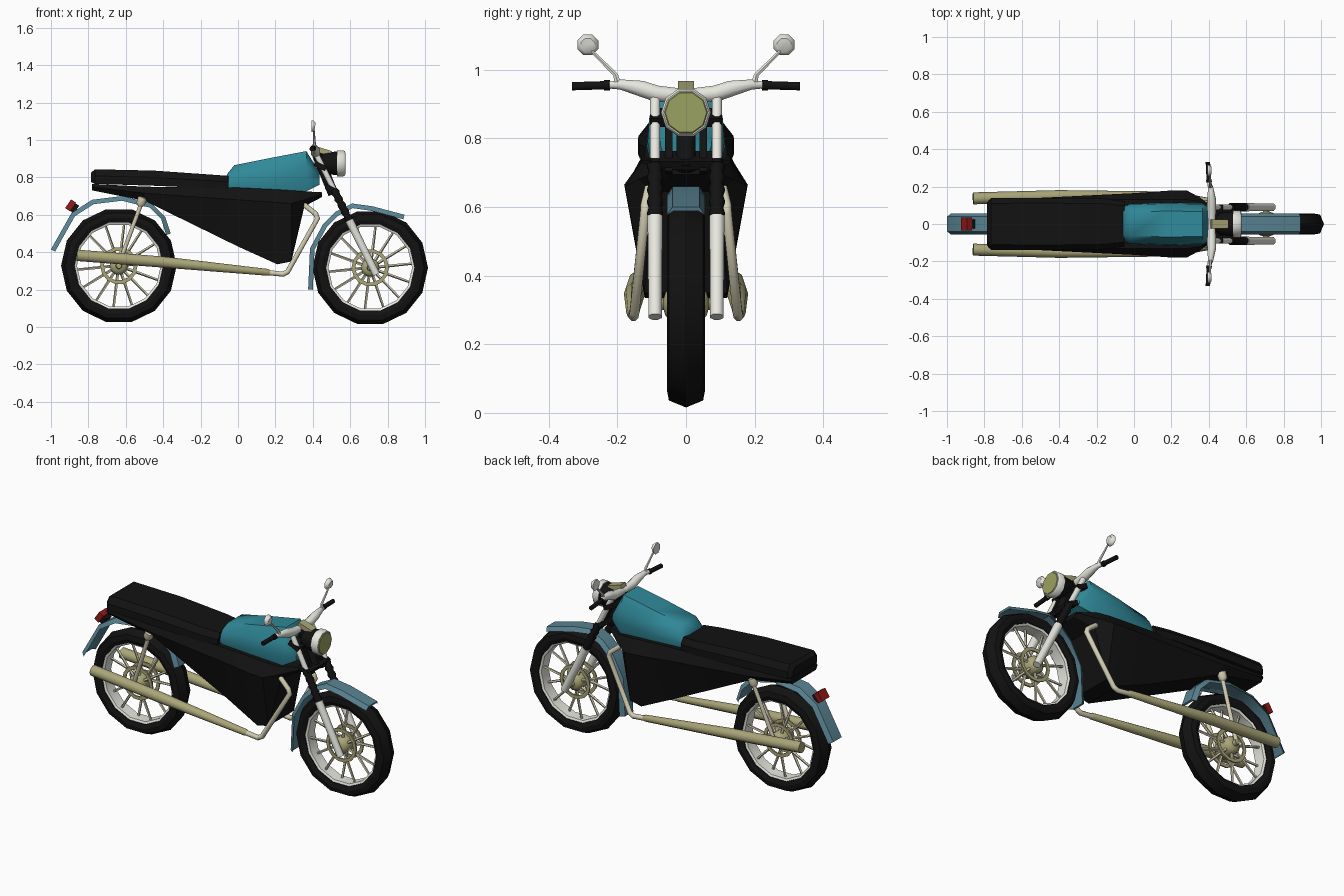
import bpy, math
from mathutils import Vector as V

if "Cube" in bpy.data.objects:
    bpy.data.objects.remove(bpy.data.objects["Cube"])

COL = {"black": (0.006, 0.006, 0.006), "gold": (0.40, 0.38, 0.19), "cream": (0.66, 0.62, 0.45),
       "white": (0.80, 0.80, 0.74), "teal": (0.03, 0.25, 0.32), "slate": (0.10, 0.23, 0.29),
       "lens": (0.33, 0.36, 0.12), "red": (0.30, 0.01, 0.01)}
MAT = {}
for k, c in COL.items():
    MAT[k] = bpy.data.materials.new(k)
    MAT[k].diffuse_color = (*c, 1)


def make(name, verts, faces, col, mirror=False, smooth=30):
    me = bpy.data.meshes.new(name)
    me.from_pydata([tuple(v) for v in verts], [], faces)
    me.materials.append(MAT[col])
    ob = bpy.data.objects.new(name, me)
    bpy.context.collection.objects.link(ob)
    bpy.ops.object.select_all(action='DESELECT')
    ob.select_set(True)
    bpy.context.view_layer.objects.active = ob
    bpy.ops.object.mode_set(mode='EDIT')
    bpy.ops.mesh.select_all(action='SELECT')
    bpy.ops.mesh.normals_make_consistent(inside=False)
    bpy.ops.object.mode_set(mode='OBJECT')
    if smooth:
        bpy.ops.object.shade_smooth_by_angle(angle=math.radians(smooth))
    if mirror:
        m = ob.modifiers.new("mirror", 'MIRROR')
        m.use_axis = (False, True, False)
    return ob


def loft(name, rings, col, closed=False, **kw):
    n, m = len(rings[0]), len(rings)
    faces = []
    for i in range(m if closed else m - 1):
        for j in range(n):
            a, b = i * n, ((i + 1) % m) * n
            k = (j + 1) % n
            faces.append((a + j, a + k, b + k, b + j))
    if not closed:
        faces += [tuple(range(n)), tuple(range((m - 1) * n, m * n))]
    return make(name, [v for r in rings for v in r], faces, col, **kw)


def tangent(p, i):
    a = (p[i] - p[i - 1]).normalized() if i else V()
    b = (p[i + 1] - p[i]).normalized() if i < len(p) - 1 else V()
    return (a + b).normalized()


def tube(name, path, radii, col, n=8, **kw):
    p = [V(q) for q in path]
    ref = V((1, 0, 0)) if abs((p[-1] - p[0]).normalized().y) > 0.6 else V((0, 1, 0))
    rings = []
    for i, q in enumerate(p):
        t = tangent(p, i)
        u = t.cross(ref).normalized()
        w = t.cross(u)
        rings.append([q + radii[i] * (u * math.cos(a) + w * math.sin(a))
                      for a in [math.tau * (j + .5) / n for j in range(n)]])
    return loft(name, rings, col, smooth=50, **kw)


def lathe(name, cx, cz, prof, col, n=14):
    # prof: (radius, y) loop spun about the wheel axle
    rings = [[V((cx + r * math.cos(a), y, cz + r * math.sin(a))) for r, y in prof]
             for a in [math.tau * i / n for i in range(n)]]
    return loft(name, rings, col, closed=True)


def fender(name, path, w):
    p = [V((x, 0, z)) for x, z in path]
    rings = []
    for i, q in enumerate(p):
        t = tangent(p, i)
        nrm = V((-t.z, 0, t.x))
        rings.append([q + V((0, y, 0)) + nrm * h for y, h in
                      [(-w, -.025), (-w * .7, 0), (w * .7, 0), (w, -.025), (w * .65, -.012), (-w * .65, -.012)]])
    return loft(name, rings, "slate")


def box(name, c, s, col, tilt=0):
    ca, sa = math.cos(tilt), math.sin(tilt)
    ring = lambda dx: [V((c[0] + dx * ca - dz * sa, c[1] + dy, c[2] + dx * sa + dz * ca))
                       for dy, dz in [(-s[1], -s[2]), (s[1], -s[2]), (s[1], s[2]), (-s[1], s[2])]]
    return loft(name, [ring(-s[0]), ring(s[0])], col, smooth=0)


# wheels: tyre, rim, spokes, hub, brake ring
for nm, cx, cz in [("rear", -0.637, 0.328), ("front", 0.707, 0.317)]:
    lathe(nm + "_tyre", cx, cz, [(.309, 0), (.288, .05), (.26, .055), (.236, .045), (.236, -.045),
                                 (.26, -.055), (.288, -.05)], "black")
    lathe(nm + "_rim", cx, cz, [(.24, .042), (.224, .034), (.224, -.034), (.24, -.042)], "white")
    lathe(nm + "_brake_ring", cx, cz, [(.1, .03), (.1, .038), (.08, .038), (.08, .03)], "gold")
    lathe(nm + "_brake_ring_2", cx, cz, [(.1, -.03), (.1, -.038), (.08, -.038), (.08, -.03)], "gold")
    ys = [-.085, -.065, -.06, -.045, .045, .06, .065, .085]
    tube(nm + "_hub", [(cx, y, cz) for y in ys], [.015, .018, .035, .05, .05, .035, .018, .015], "gold", 10)
    for i in range(14):
        a = math.tau * i / 14 + .1
        y = .022 * (-1) ** i
        d = V((math.cos(a), 0, math.sin(a)))
        c = V((cx, 0, cz))
        tube(f"{nm}_spoke_{i}", [c + d * .03 + V((0, y * 1.4, 0)), c + d * .23 + V((0, y * .5, 0))],
             [.009, .007], "cream", 5)

# fenders
fender("rear_fender", [(-.36, .50), (-.39, .59), (-.46, .66), (-.62, .70), (-.78, .68), (-.89, .61), (-1.0, .415)][::-1], .056)
fender("front_fender", [(.375, .20), (.385, .42), (.455, .55), (.52, .615), (.61, .66), (.72, .645), (.89, .60)], .056)

# tail light with bracket
box("tail_light", (-.895, 0, .65), (.016, .035, .028), "red", -.6)
box("tail_light_bracket", (-.875, 0, .635), (.014, .025, .025), "black", -.6)

# central body shell, sections along x
body = [(-.78, .765, .75, .73, .12, .125, .11), (-.5, .75, .715, .675, .13, .14, .10),
        (0, .745, .68, .43, .13, .165, .10), (.21, .735, .665, .335, .13, .18, .12),
        (.285, .73, .66, .35, .13, .178, .12), (.355, .725, .68, .645, .12, .14, .10),
        (.45, .72, .71, .695, .06, .07, .05)]
loft("body_shell", [[V((x, -b, zm)), V((x, -a, zt)), V((x, a, zt)), V((x, b, zm)), V((x, c, zb)), V((x, -c, zb))]
                    for x, zt, zm, zb, a, b, c in body], "black", smooth=15)

# seat cushion
seat = [(-.785, .775, .825, .115), (-.765, .765, .843, .138), (-.45, .755, .836, .14),
        (-.15, .742, .815, .135), (-.05, .735, .808, .12)]
loft("seat", [[V((x, -w, z0)), V((x, -w, z0 * .45 + z1 * .55)), V((x, -w * .8, z1)), V((x, w * .8, z1)),
               V((x, w, z0 * .45 + z1 * .55)), V((x, w, z0))] for x, z0, z1, w in seat], "black")

# fuel tank
tank = [(-.06, .725, .815, .095), (-.02, .725, .865, .108), (.17, .725, .903, .115), (.365, .725, .94, .112), (.435, .76, .83, .075)]
loft("tank", [[V((x, s * w * k, z0 + (z1 - z0) * h)) for s, k, h in
               [(-1, .9, 0), (-1, 1, .3), (-1, .95, .65), (-1, .6, 1), (1, .6, 1), (1, .95, .65), (1, 1, .3), (1, .9, 0)]]
              for x, z0, z1, w in tank], "teal", smooth=45)

# exhausts
tube("muffler", [(-.86, .137, .383), (-.4, .15, .347), (.16, .155, .292), (.17, .155, .291)],
     [.032, .031, .019, .014], "gold", 10, mirror=True)
tube("exhaust_pipe", [(.15, .155, .292), (.24, .153, .282), (.265, .15, .295), (.425, .12, .58), (.415, .118, .605), (.345, .105, .66)],
     [.015] * 6, "cream", 8, mirror=True)

# rear shocks
tube("rear_shock", [(-.637, .075, .335), (-.515, .105, .665)], [.012, .012], "cream", 8, mirror=True)
tube("shock_cap", [(-.525, .105, .645), (-.52, .105, .66), (-.51, .105, .69), (-.507, .105, .695), (-.497, .105, .725)],
     [.015, .026, .026, .011, .011], "cream", 8, mirror=True)

# front fork
fk = lambda t: (.41 + .33 * t, .09, .94 - .66 * t)
tube("fork_upper", [fk(0), fk(.35)], [.016, .016], "white", 8, mirror=True)
bt = [.31 + .026 * i for i in range(11)]
tube("fork_boot", [fk(t) for t in bt], [.025 if i % 2 else .019 for i in range(11)], "black", 8, mirror=True)
tube("fork_lower", [fk(.56), fk(.75), fk(1)], [.024, .022, .021], "white", 8, mirror=True)
for nm, t in [("upper", .12), ("lower", .31)]:
    x, _, z = fk(t)
    box(nm + "_fork_clamp", (x - .01, 0, z), (.035, .105, .014), "black", -.46)
tube("steering_head", [(.42, 0, .93), (.51, 0, .71)], [.03, .03], "black", 8)
tube("fork_plate", [(.45, .05, .87), (.525, .05, .70)], [.016, .016], "black", 4, mirror=True)

# headlight
tube("headlight_shell", [(.435, 0, .875), (.46, 0, .875), (.535, 0, .875)], [.035, .058, .068], "black", 10)
tube("headlight_ring", [(.53, 0, .875), (.565, 0, .875), (.572, 0, .875)], [.073, .073, .067], "white", 10)
tube("headlight_lens", [(.565, 0, .875), (.576, 0, .875)], [.069, .06], "lens", 10)
box("handlebar_clamp", (.455, 0, .94), (.045, .024, .014), "gold", -.3)

# handlebar, grips, mirrors
tube("handlebar", [(.415, 0, .925), (.415, .085, .93), (.415, .13, .945), (.41, .19, .957), (.40, .235, .955)],
     [.02, .026, .025, .016, .009], "white", 8, mirror=True)
tube("bar_collar", [(.402, .222, .955), (.40, .238, .955)], [.016, .016], "black", 8, mirror=True)
tube("grip", [(.40, .235, .955), (.395, .332, .952)], [.013, .013], "black", 8, mirror=True)
tube("mirror_stem", [(.41, .198, .955), (.408, .205, .985), (.405, .275, 1.055)], [.012, .008, .005], "white", 6, mirror=True)
tube("mirror", [(.392, .286, 1.073), (.40, .286, 1.073), (.412, .286, 1.071)], [.033, .033, .022], "white", 8, mirror=True)

for m in bpy.data.materials:
    if m.users and not m.is_grease_pencil:
        m.use_nodes = True
        m.node_tree.nodes["Principled BSDF"].inputs["Base Color"].default_value = m.diffuse_color
